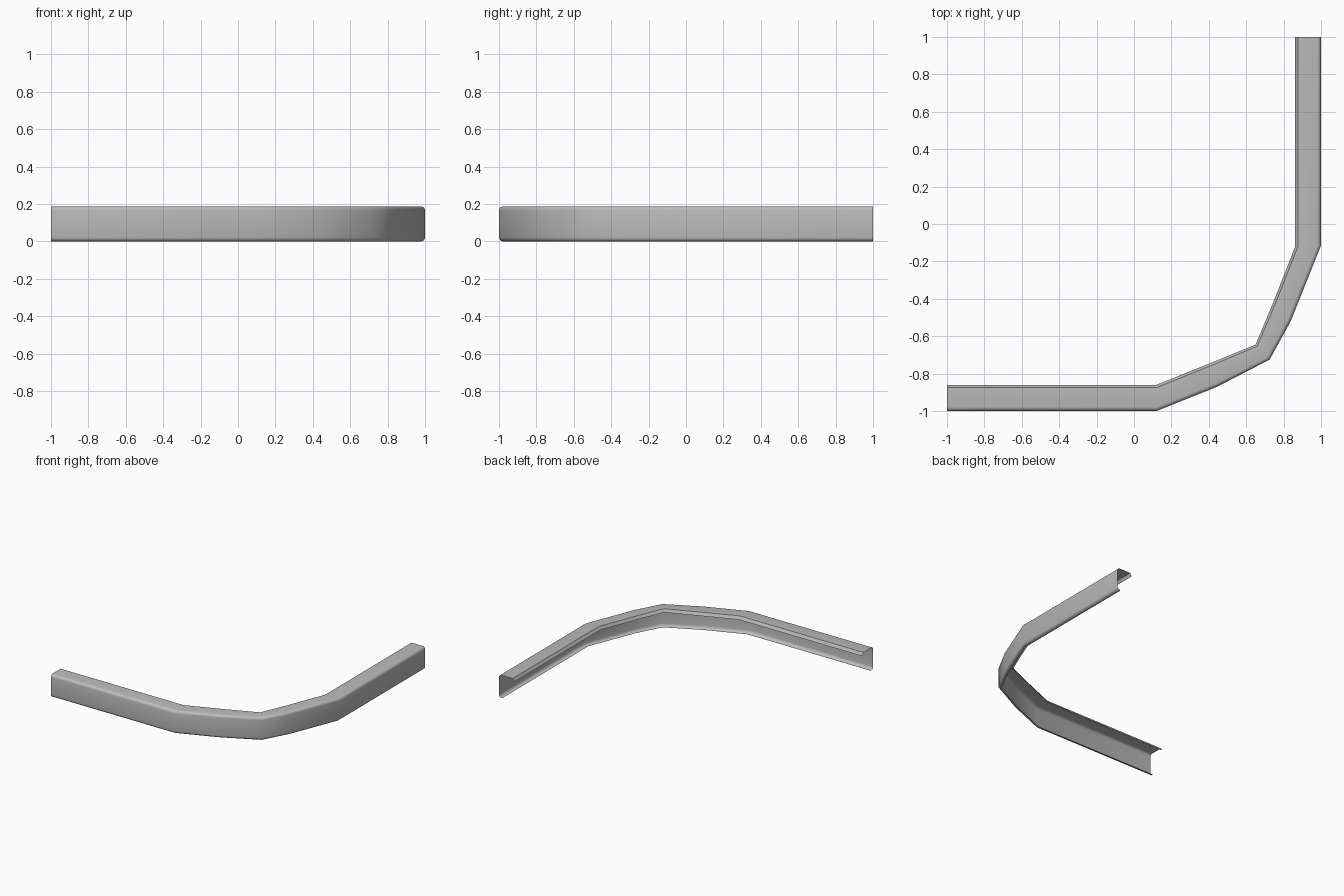
import bpy
import bmesh
from math import sin, cos, pi, radians
from mathutils import Vector

cube = bpy.data.objects.get("Cube")
if cube:
    bpy.data.objects.remove(cube)

grey = bpy.data.materials.new("plain grey")
grey.use_nodes = True
colour = (0.5, 0.5, 0.5, 1)
grey.diffuse_color = colour
grey.node_tree.nodes["Principled BSDF"].inputs["Base Color"].default_value = colour

# Plan paths of the outer wall and the inner lip, matched point by point
outer = [(-1, -1), (0.12, -1), (0.445, -0.87), (0.725, -0.725),
         (0.838, -0.52), (1, -0.115), (1, 1)]
inner = [(-1, -0.86), (0.12, -0.86), (0.40, -0.747), (0.65, -0.645),
         (0.74, -0.43), (0.862, -0.12), (0.862, 1)]

# Cross-section: distance inward from the wall, and height
WIDTH, HEIGHT, R, STEPS = 0.14, 0.187, 0.022, 4


def corner(start, centre_z):
    """Quarter-round from the given angle, turning upward and inward."""
    angles = [start - pi / 2 * i / STEPS for i in range(STEPS + 1)]
    return [(R + R * cos(a), centre_z + R * sin(a)) for a in angles]


profile = [(0.03, 0)]
profile += corner(1.5 * pi, R)           # bottom curl
profile += corner(pi, HEIGHT - R)        # rounded top edge
profile += [(WIDTH - 0.015, HEIGHT), (WIDTH, HEIGHT - 0.025)]  # sloped lip

# Sweep the open section along the bend
bm = bmesh.new()
rings = []
for a, b in zip(outer, inner):
    a, b = Vector(a), Vector(b)
    rings.append([bm.verts.new((*a.lerp(b, d / WIDTH), z)) for d, z in profile])
for r, s in zip(rings, rings[1:]):
    for i in range(len(profile) - 1):
        bm.faces.new((r[i], s[i], s[i + 1], r[i + 1]))

mesh = bpy.data.meshes.new("bent_channel")
bm.to_mesh(mesh)
bm.free()
mesh.materials.append(grey)
channel = bpy.data.objects.new("bent_channel", mesh)
bpy.context.collection.objects.link(channel)

bpy.ops.object.select_all(action="DESELECT")
channel.select_set(True)
bpy.context.view_layer.objects.active = channel
bpy.ops.object.shade_smooth_by_angle(angle=radians(40))
